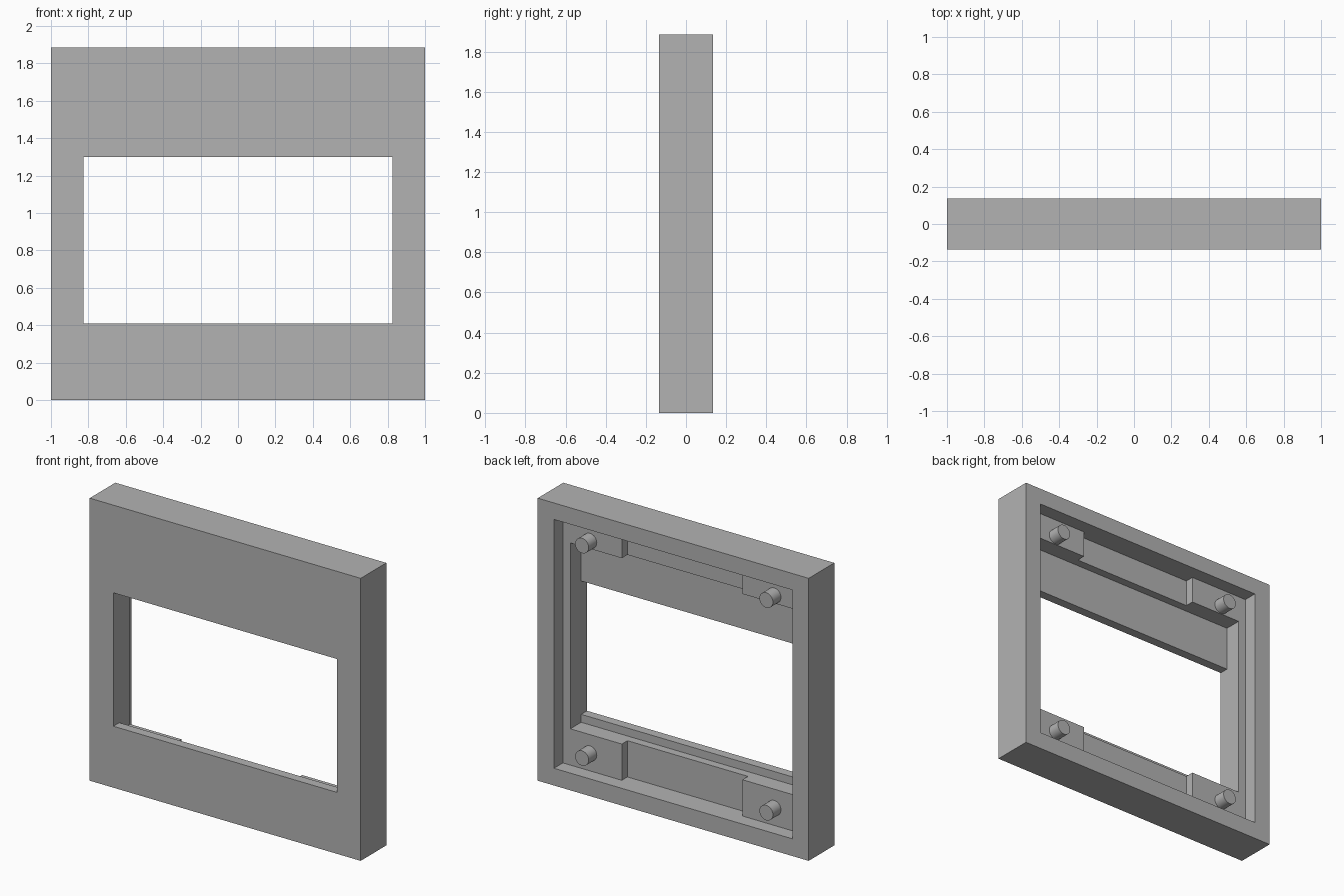
import bpy
import math

# Remove the default cube
if "Cube" in bpy.data.objects:
    bpy.data.objects.remove(bpy.data.objects["Cube"], do_unlink=True)

# Single grey plastic colour
grey = bpy.data.materials.new("grey_plastic")
grey.use_nodes = True
colour = (0.45, 0.45, 0.45, 1)
grey.diffuse_color = colour
for node in grey.node_tree.nodes:
    if node.type == "BSDF_PRINCIPLED":
        node.inputs["Base Color"].default_value = colour

HEIGHT = 1.885
BACK = 0.135
PAD_Y = 0.041          # level of the corner pads


def box(name, half_x, y0, y1, z0, z1):
    """Box centred on x, spanning the given y and z ranges."""
    bpy.ops.mesh.primitive_cube_add(size=1, location=(0, (y0 + y1) / 2, (z0 + z1) / 2))
    ob = bpy.context.object
    ob.name = name
    ob.scale = (2 * half_x, y1 - y0, z1 - z0)
    bpy.ops.object.transform_apply(location=True, rotation=False, scale=True)
    return ob


# Solid housing, then stepped cavities opening to the back
housing = box("housing_frame", 1, -BACK, BACK, 0, HEIGHT)
housing.data.materials.append(grey)
cutters = [
    box("rear_recess_cutter", 0.88, PAD_Y, 0.3, 0.115, 1.775),
    box("middle_channel_cutter", 0.445, -0.018, 0.3, 0.115, 1.775),
    box("panel_pocket_cutter", 0.825, -0.073, 0.3, 0.357, 1.597),
    box("window_cutter", 0.825, -0.3, 0.3, 0.41, 1.30),
]
for cutter in cutters:
    cutter.hide_render = True
    mod = housing.modifiers.new(cutter.name, "BOOLEAN")
    mod.operation = "DIFFERENCE"
    mod.solver = "EXACT"
    mod.object = cutter

# Bake the cuts and discard the cutters
bpy.context.view_layer.update()
graph = bpy.context.evaluated_depsgraph_get()
cut_mesh = bpy.data.meshes.new_from_object(housing.evaluated_get(graph))
housing.modifiers.clear()
housing.data = cut_mesh
cut_mesh.materials.clear()
cut_mesh.materials.append(grey)
for cutter in cutters:
    bpy.data.objects.remove(cutter, do_unlink=True)

# Mounting pegs on the four corner pads
PEG_END = 0.126
PEG_ROOT = PAD_Y - 0.01
for height, z in (("lower", 0.232), ("upper", 1.65)):
    for side, x in (("left", 0.68), ("right", -0.68)):
        bpy.ops.mesh.primitive_cylinder_add(
            vertices=32, radius=0.05, depth=PEG_END - PEG_ROOT,
            location=(x, (PEG_END + PEG_ROOT) / 2, z),
            rotation=(math.pi / 2, 0, 0))
        peg = bpy.context.object
        peg.name = f"{height}_{side}_peg"
        peg.data.materials.append(grey)
        bpy.ops.object.shade_smooth_by_angle(angle=math.radians(30))
